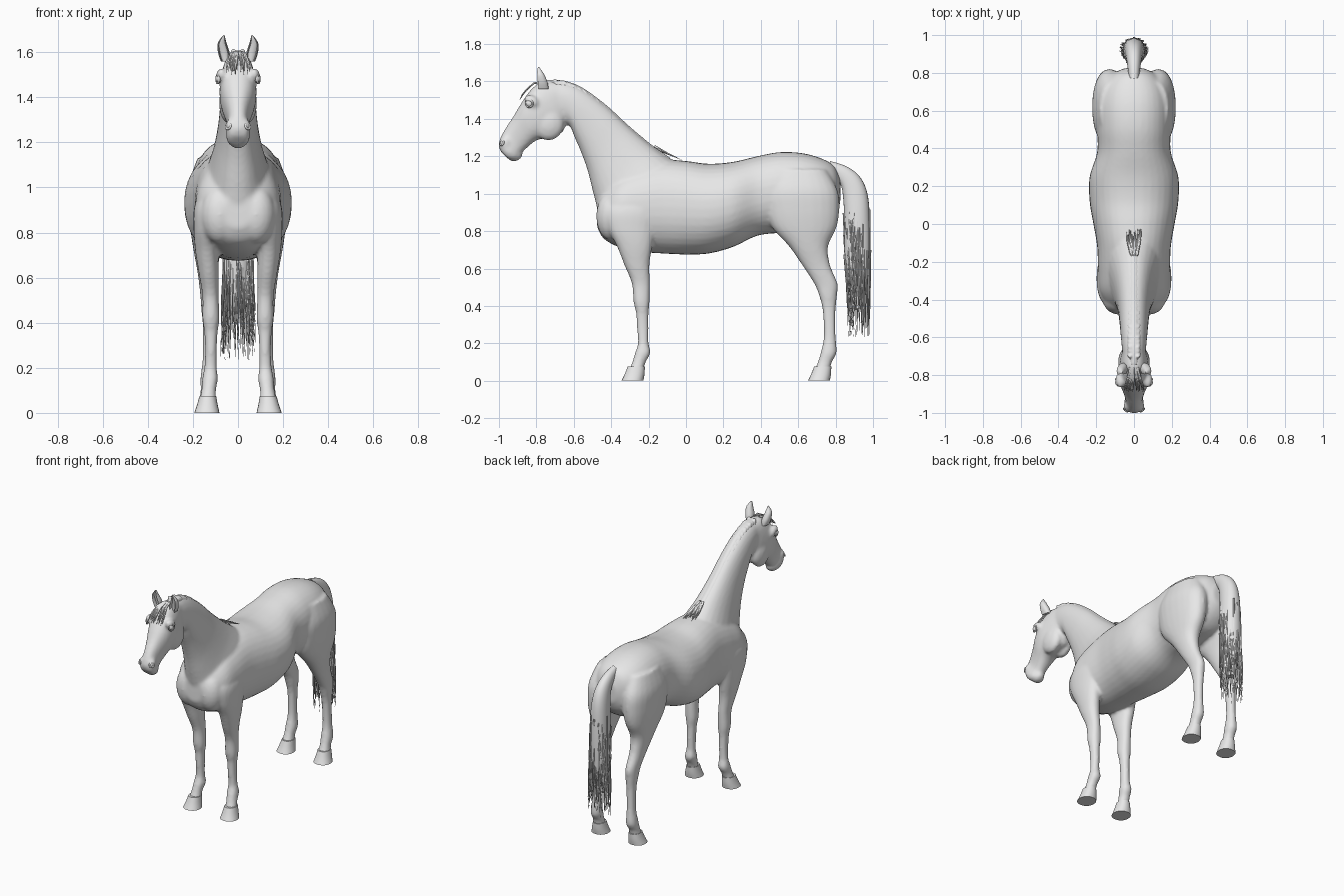
import bpy, bmesh, math, random
from mathutils import Vector, Matrix

random.seed(4)
cube = bpy.data.objects.get("Cube")
if cube:
    bpy.data.objects.remove(cube, do_unlink=True)

grey = bpy.data.materials.new("light_grey")
grey.use_nodes = True
grey.diffuse_color = (0.8, 0.8, 0.8, 1)
grey.node_tree.nodes["Principled BSDF"].inputs["Base Color"].default_value = grey.diffuse_color


def spline(rows, steps=5):
    """Catmull-Rom interpolation between rows of numbers."""
    out = []
    for i in range(len(rows) - 1):
        a, b, c, d = (rows[max(0, min(len(rows) - 1, i + k))] for k in (-1, 0, 1, 2))
        for s in range(steps):
            t = s / steps
            out.append([0.5 * (2 * q + (r - p) * t + (2 * p - 5 * q + 4 * r - w) * t * t
                               + (3 * q - p - 3 * r + w) * t ** 3)
                        for p, q, r, w in zip(a, b, c, d)])
    return out + [list(rows[-1])]


def loft(bm, rings, side=1, n=24, power=2.2, steps=5, cup=0):
    """Skin oval sections; each spans two side-plane points: y1, z1, y2, z2, x, half width."""
    loops = []
    for y1, z1, y2, z2, x, w in spline(rings, steps):
        mid = Vector((side * x, (y1 + y2) / 2, (z1 + z2) / 2))
        half = Vector((0, (y1 - y2) / 2, (z1 - z2) / 2))
        loop = []
        for k in range(n):
            a = math.tau * k / n
            c, s = (math.copysign(abs(f) ** (2 / power), f) for f in (math.cos(a), math.sin(a)))
            if cup and min(k, n - k) < n / 7:
                c -= cup
            loop.append(bm.verts.new(mid + half * c + Vector((w * s, 0, 0))))
        loops.append(loop)
    for l1, l2 in zip(loops, loops[1:]):
        for k in range(n):
            j = (k + 1) % n
            bm.faces.new((l1[k], l1[j], l2[j], l2[k]))
    bm.faces.new(loops[0])
    bm.faces.new(loops[-1])


def ball(bm, place, size, tilt=0):
    m = Matrix.Translation(place) @ Matrix.Rotation(tilt, 4, "X") @ Matrix.Diagonal((*size, 1))
    bmesh.ops.create_uvsphere(bm, u_segments=20, v_segments=12, radius=1, matrix=m)


def upright(rows):
    """Limb rows: z, front y, back y, x, half width."""
    return [(f, z, b, z, x, w) for z, f, b, x, w in rows]


def finish(bm, name):
    bmesh.ops.recalc_face_normals(bm, faces=bm.faces)
    mesh = bpy.data.meshes.new(name)
    bm.to_mesh(mesh)
    bm.free()
    mesh.polygons.foreach_set("use_smooth", [True] * len(mesh.polygons))
    mesh.set_sharp_from_angle(angle=math.radians(50))
    mesh.materials.append(grey)
    ob = bpy.data.objects.new(name, mesh)
    bpy.context.collection.objects.link(ob)
    return ob


def fuse(ob, voxel, rounds):
    m = ob.modifiers.new("fuse", "REMESH")
    m.mode, m.voxel_size, m.use_smooth_shade = "VOXEL", voxel, True
    m = ob.modifiers.new("soften", "SMOOTH")
    m.factor, m.iterations = 0.5, rounds


def hair(name, locks, depth):
    """Tapered strands along lists of points."""
    cu = bpy.data.curves.new(name, "CURVE")
    cu.dimensions, cu.bevel_depth, cu.bevel_resolution = "3D", depth, 0
    cu.materials.append(grey)
    for pts in locks:
        sp = cu.splines.new("POLY")
        sp.points.add(len(pts) - 1)
        for i, (p, q) in enumerate(zip(sp.points, pts)):
            p.co = (*q, 1)
            p.radius = 1.1 - i / (len(pts) - 1)
    bpy.context.collection.objects.link(bpy.data.objects.new(name, cu))


# Trunk: y, top, bottom, half width
trunk = [(-.475, .97, .82, .06), (-.44, 1.03, .76, .13), (-.36, 1.1, .715, .18),
         (-.25, 1.15, .69, .19), (-.12, 1.18, .68, .195), (0, 1.175, .675, .215),
         (.12, 1.16, .68, .235), (.25, 1.17, .715, .235), (.38, 1.2, .775, .195),
         (.5, 1.222, .79, .195), (.62, 1.217, .8, .195), (.72, 1.19, .82, .175),
         (.79, 1.15, .88, .12), (.825, 1.08, .95, .05)]
neck = [(0, 1.15, -.4, .8, 0, .15), (-.08, 1.185, -.46, .88, 0, .145),
        (-.18, 1.255, -.495, 1, 0, .115), (-.3, 1.355, -.525, 1.12, 0, .092),
        (-.42, 1.465, -.56, 1.22, 0, .08), (-.55, 1.56, -.595, 1.3, 0, .072),
        (-.65, 1.597, -.62, 1.36, 0, .066), (-.74, 1.6, -.66, 1.38, 0, .06)]
head = [(-.7, 1.6, -.64, 1.4, 0, .06), (-.77, 1.6, -.66, 1.33, 0, .072),
        (-.83, 1.555, -.74, 1.3, 0, .082), (-.88, 1.485, -.8, 1.285, 0, .075),
        (-.925, 1.41, -.845, 1.25, 0, .056), (-.968, 1.345, -.88, 1.215, 0, .045),
        (-.997, 1.285, -.9, 1.183, 0, .052), (-1, 1.25, -.935, 1.18, 0, .045),
        (-.99, 1.225, -.955, 1.19, 0, .03)]
# Limbs: z, front, back, x, half width
foreleg = [(1.02, -.36, -.12, .1, .05), (.92, -.43, -.13, .125, .068),
           (.82, -.42, -.16, .135, .062), (.72, -.37, -.18, .138, .052),
           (.62, -.33, -.195, .13, .044), (.52, -.29, -.193, .122, .036),
           (.42, -.28, -.195, .12, .038), (.36, -.267, -.2, .12, .03),
           (.28, -.262, -.2, .12, .026), (.2, -.257, -.2, .122, .028),
           (.15, -.272, -.19, .124, .035), (.1, -.287, -.215, .13, .032),
           (.04, -.31, -.235, .136, .04)]
hindleg = [(1.13, .47, .75, .11, .07), (1.02, .42, .81, .125, .092),
           (.92, .425, .82, .13, .09), (.82, .46, .805, .135, .077),
           (.72, .55, .76, .137, .06), (.62, .62, .77, .135, .044),
           (.52, .685, .81, .13, .037), (.46, .71, .808, .128, .035),
           (.38, .73, .8, .128, .028), (.24, .737, .8, .13, .027),
           (.15, .72, .805, .132, .035), (.1, .705, .78, .134, .032),
           (.04, .68, .765, .136, .04)]

# Body: overlapping muscle masses fused into one skin
bm = bmesh.new()
loft(bm, [(y, t, y, b, 0, w) for y, t, b, w in trunk], n=36)
loft(bm, neck, n=28)
loft(bm, head, n=28, power=2.4)
for s in (1, -1):
    loft(bm, upright(foreleg), s)
    loft(bm, upright(hindleg), s)
    ball(bm, (s * .08, -.4, .88), (.085, .08, .13))             # breast
    ball(bm, (s * .042, -.735, 1.375), (.042, .083, .09))       # cheek
    ball(bm, (s * .072, -.825, 1.495), (.026, .045, .03), -.5)  # brow
    ball(bm, (s * .03, -.965, 1.27), (.026, .03, .035))         # nostril flare
    ball(bm, (s * .12, -.24, .425), (.03, .035, .04))           # knee
ball(bm, (0, -.91, 1.2), (.034, .04, .025), .5)                 # chin
fuse(finish(bm, "body"), .01, 5)

# Hooves, ears, eyes and nostrils
for s, tag in ((1, "left"), (-1, "right")):
    for name, shift in (("front", 0), ("hind", .997)):
        bm = bmesh.new()
        loft(bm, upright([(.075, -.312 + shift, -.22 + shift, .134, .037),
                          (.035, -.328 + shift, -.222 + shift, .136, .046),
                          (0, -.345 + shift, -.228 + shift, .138, .056)]), s, steps=3)
        finish(bm, f"{name}_{tag}_hoof")
    bm = bmesh.new()
    loft(bm, upright([(1.56, -.8, -.735, .056, .02), (1.595, -.803, -.74, .062, .026),
                      (1.635, -.803, -.757, .07, .021), (1.66, -.8, -.773, .067, .011),
                      (1.677, -.793, -.785, .062, .002)]), s, n=28, cup=.9)
    finish(bm, f"{tag}_ear")
    bm = bmesh.new()
    ball(bm, (s * .086, -.838, 1.482), (.014, .02, .017), -.6)
    finish(bm, f"{tag}_eye")
    for part, place, r, turn in (("eyelid", (s * .09, -.838, 1.482), .019, (0, math.pi / 2, s * -.3)),
                                 ("nostril", (s * .043, -.984, 1.272), .013, (1.2, 0, s * .7))):
        bpy.ops.mesh.primitive_torus_add(location=place, rotation=turn, major_radius=r,
                                         minor_radius=.005, major_segments=20, minor_segments=8)
        ob = bpy.context.object
        ob.name = f"{tag}_{part}"
        ob.data.materials.append(grey)
        bpy.ops.object.shade_smooth()

# Mane: crest ridge with short plaited lumps
bm = bmesh.new()
crest = [(y, z) for y, z, *rest in neck[1:]]
loft(bm, [(y - .005, z + .008, y - .01, z - .05, 0, .024) for y, z in crest], n=14)
for i, (y, z) in enumerate(spline(crest, 4)[:-3]):
    for s in (1, -1):
        ball(bm, (s * .021, y - .012, z - .02), (.016, .014, .034 + .006 * (i % 2)), .5)
fuse(finish(bm, "mane"), .006, 2)

# Loose wisps at the withers and the forelock
wisps = []
for i in range(26):
    x, r = random.uniform(-.04, .04), random.uniform(0, .04)
    wisps.append([(x * .5, -.17 + r, 1.255 - r * .7), (x, -.11 + r, 1.222 - r * .5),
                  (x * 1.1, -.06 + r, 1.195 - r * .4)])
hair("withers_wisps", wisps, .006)
locks = []
for i in range(34):
    x, r = random.uniform(-.05, .05), random.uniform(.4, 1)
    locks.append([(x * .4, -.76, 1.6), (x * .7, -.815, 1.59), (x, -.85 - .01 * r, 1.565 - .02 * r),
                  (x * 1.1, -.87 - .02 * r, 1.55 - .05 * r)])
hair("forelock", locks, .006)

# Tail: solid dock and skirt, then hanging strands
bm = bmesh.new()
loft(bm, [(.77, 1.175, .8, 1.08, 0, .028), (.86, 1.145, .83, 1.04, 0, .036),
          (.93, 1.09, .84, .98, 0, .044), (.97, 1, .845, .9, 0, .052),
          (.984, .85, .845, .8, 0, .058), (.985, .65, .85, .65, 0, .058),
          (.97, .5, .87, .5, 0, .045), (.945, .4, .9, .4, 0, .018)])
finish(bm, "tail")
strands = []
for i in range(200):
    a, r = random.uniform(0, math.tau), random.uniform(.75, 1.1)
    x, y = math.sin(a) * r, math.cos(a) * r
    top, end = random.uniform(.6, .92), random.uniform(.23, .45)
    pts = []
    for k in range(6):
        t = k / 5
        pts.append((x * (.056 + .016 * t) + random.uniform(-.004, .004),
                    .915 + .012 * t + y * (.066 - .012 * t), top + (end - top) * t))
    strands.append(pts)
hair("tail_strands", strands, .005)
